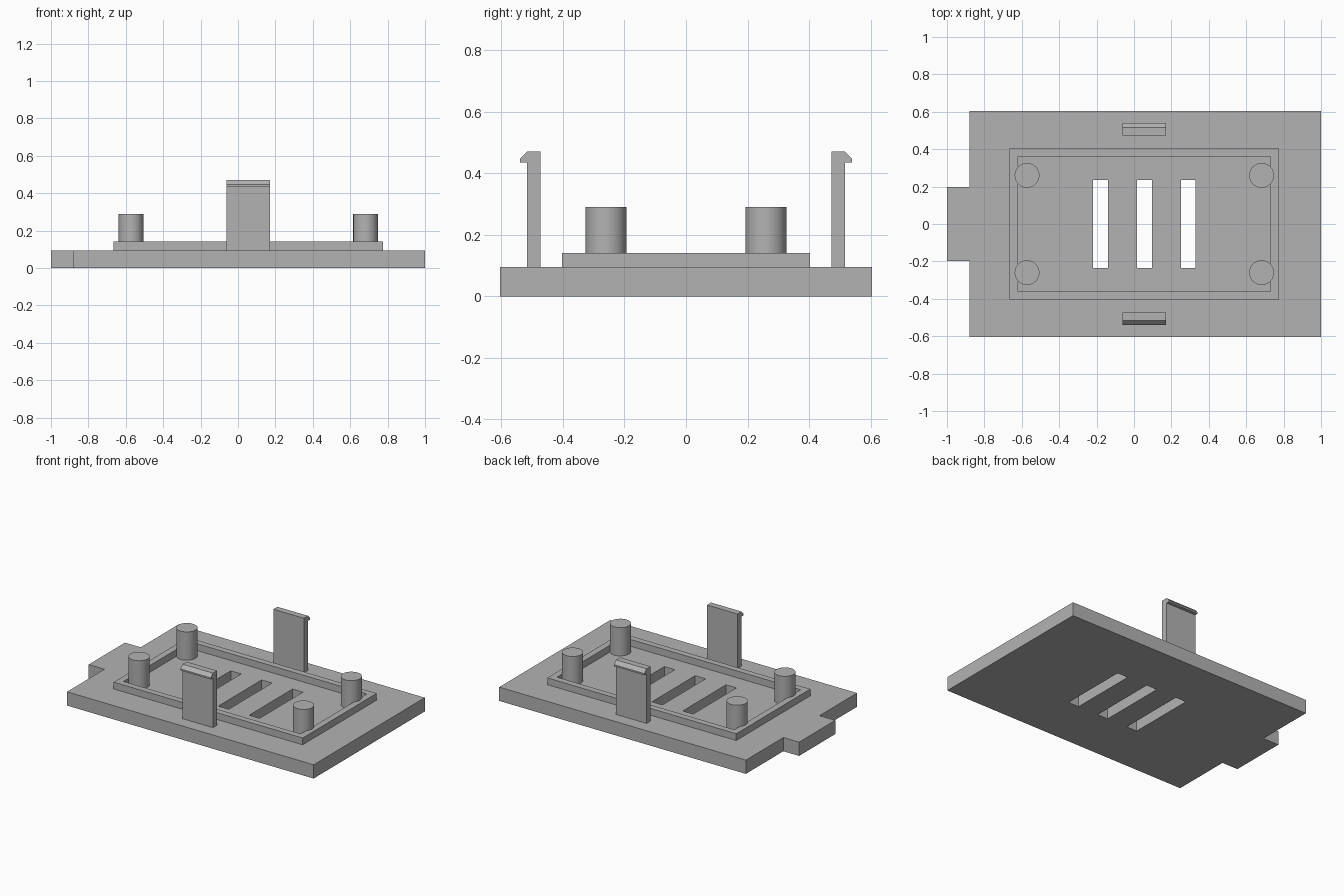
import bpy, bmesh, math

if "Cube" in bpy.data.objects:
    bpy.data.objects.remove(bpy.data.objects["Cube"])

grey = bpy.data.materials.new("plain_grey")
grey.diffuse_color = (0.45, 0.45, 0.45, 1)
grey.use_nodes = True
grey.node_tree.nodes["Principled BSDF"].inputs["Base Color"].default_value = grey.diffuse_color

CX = 0.055              # centre of the inner features
BASE_TOP = 0.095
RIM_TOP = 0.142


def finish(name, bm):
    bmesh.ops.recalc_face_normals(bm, faces=bm.faces)
    me = bpy.data.meshes.new(name)
    bm.to_mesh(me)
    bm.free()
    me.materials.append(grey)
    ob = bpy.data.objects.new(name, me)
    bpy.context.collection.objects.link(ob)
    return ob


def extrude(name, points, direction):
    """Solid from a planar outline pushed along a direction."""
    bm = bmesh.new()
    face = bm.faces.new([bm.verts.new(p) for p in points])
    top = bmesh.ops.extrude_face_region(bm, geom=[face])["geom"]
    bmesh.ops.translate(bm, vec=direction,
                        verts=[v for v in top if isinstance(v, bmesh.types.BMVert)])
    return finish(name, bm)


def block(name, x0, x1, y0, y1, z0, z1):
    return extrude(name, [(x0, y0, z0), (x1, y0, z0), (x1, y1, z0), (x0, y1, z0)],
                   (0, 0, z1 - z0))


def cut(ob, cutter):
    mod = ob.modifiers.new("cut", 'BOOLEAN')
    mod.operation = 'DIFFERENCE'
    mod.solver = 'EXACT'
    mod.object = cutter
    bpy.context.view_layer.objects.active = ob
    bpy.ops.object.modifier_apply(modifier=mod.name)
    bpy.data.objects.remove(cutter)


# Base plate with the end tab in its outline
outline = [(1, -0.605), (1, 0.605), (-0.88, 0.605), (-0.88, 0.197),
           (-1, 0.197), (-1, -0.197), (-0.88, -0.197), (-0.88, -0.605)]
base = extrude("base_plate", [(x, y, 0) for x, y in outline], (0, 0, BASE_TOP))

# Three vent slots through the plate
for i in (-1, 0, 1):
    x = CX + i * 0.235
    cut(base, block("slot_cutter", x - 0.04, x + 0.04, -0.236, 0.236, -0.1, 0.2))

# Raised rectangular rim
rim = block("rim", CX - 0.72, CX + 0.72, -0.403, 0.403, BASE_TOP, RIM_TOP)
cut(rim, block("rim_cutter", CX - 0.676, CX + 0.676, -0.36, 0.36, 0, 0.3))

# Four round posts in the corners
for sx in (-1, 1):
    for sy in (-1, 1):
        bm = bmesh.new()
        bmesh.ops.create_cone(bm, cap_ends=True, segments=48, radius1=0.066,
                              radius2=0.066, depth=0.29 - BASE_TOP)
        bmesh.ops.translate(bm, verts=bm.verts,
                            vec=(CX + sx * 0.627, sy * 0.26, (0.29 + BASE_TOP) / 2))
        post = finish("post", bm)
        bpy.ops.object.select_all(action='DESELECT')
        post.select_set(True)
        bpy.context.view_layer.objects.active = post
        bpy.ops.object.shade_smooth_by_angle(angle=math.radians(35))

# Two snap clips with outward hooks
profile = [(0.473, BASE_TOP), (0.517, BASE_TOP), (0.517, 0.436), (0.54, 0.436),
           (0.54, 0.447), (0.517, 0.471), (0.473, 0.471)]
for name, s in (("front_clip", -1), ("back_clip", 1)):
    extrude(name, [(CX - 0.116, s * y, z) for y, z in profile], (0.232, 0, 0))
